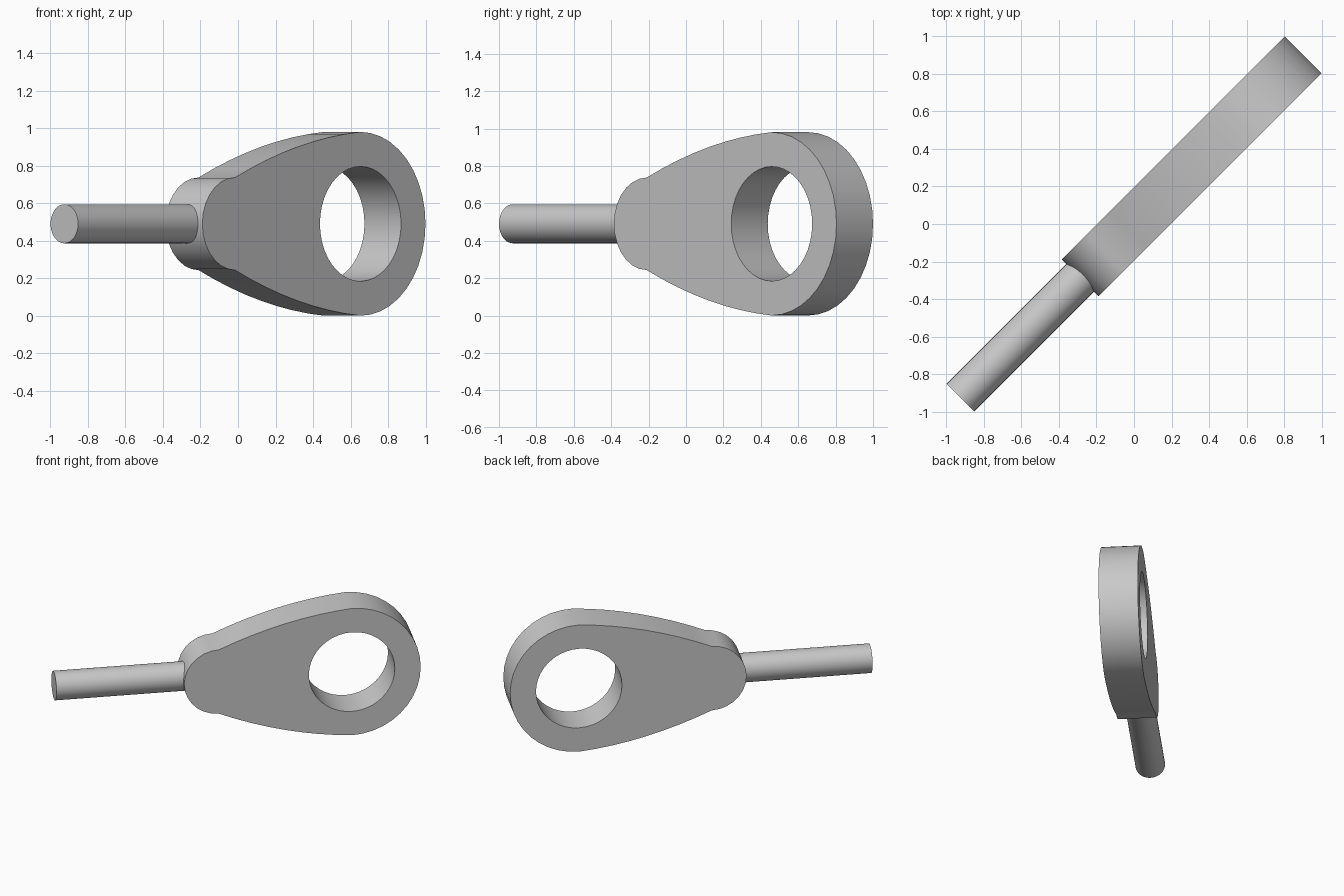
import bpy, bmesh
from math import pi, sin, cos, radians

cube = bpy.data.objects.get("Cube")
if cube:
    bpy.data.objects.remove(cube, do_unlink=True)

# Main dimensions, measured along the part's own axis
MID_Z = 0.491
HALF_THICK = 0.138
BIG_U, BIG_R, HOLE_R = 0.786, 0.49, 0.306
NECK_U, NECK_R = -0.16, 0.247
ROD_R, ROD_START, ROD_END = 0.104, -1.31, -0.3
TURN = radians(45)

steel = bpy.data.materials.new("light_grey_steel")
steel.use_nodes = True
grey = (0.58, 0.58, 0.58, 1)
steel.diffuse_color = grey
steel.node_tree.nodes["Principled BSDF"].inputs["Base Color"].default_value = grey


def arc(centre, radius, start, end, steps):
    angles = [start + (end - start) * i / steps for i in range(steps + 1)]
    return [(centre + radius * cos(a), radius * sin(a)) for a in angles]


def flank(steps):
    """Bulged side from the big ring's top to the neck's top, ends left out."""
    points = []
    for i in range(1, steps):
        t = i / steps
        drop = (BIG_R - NECK_R) * (0.3 * t + 0.7 * t * t)
        points.append((BIG_U + (NECK_U - BIG_U) * t, BIG_R - drop))
    return points


def finish(obj):
    obj.data.materials.clear()
    obj.data.materials.append(steel)
    bpy.ops.object.select_all(action='DESELECT')
    obj.select_set(True)
    bpy.context.view_layer.objects.active = obj
    bpy.ops.object.shade_smooth_by_angle(angle=radians(20))


# Eye plate: outline and hole as a filled, extruded flat curve
upper = flank(8)
lower = [(u, -z) for u, z in reversed(upper)]
outline = (arc(BIG_U, BIG_R, -pi / 2, pi / 2, 20) + upper
           + arc(NECK_U, NECK_R, pi / 2, 3 * pi / 2, 14) + lower)
hole = arc(BIG_U, HOLE_R, 0, 2 * pi, 40)[:-1]

curve = bpy.data.curves.new("eye_plate_profile", 'CURVE')
curve.dimensions = '2D'
curve.fill_mode = 'BOTH'
curve.extrude = HALF_THICK
for loop in (outline, hole):
    spline = curve.splines.new('POLY')
    spline.points.add(len(loop) - 1)
    for point, (u, z) in zip(spline.points, loop):
        point.co = (u, z, 0, 1)
    spline.use_cyclic_u = True
helper = bpy.data.objects.new("eye_plate_profile", curve)
bpy.context.collection.objects.link(helper)
depsgraph = bpy.context.evaluated_depsgraph_get()
mesh = bpy.data.meshes.new_from_object(helper.evaluated_get(depsgraph))
bpy.data.objects.remove(helper, do_unlink=True)

bm = bmesh.new()
bm.from_mesh(mesh)
bmesh.ops.remove_doubles(bm, verts=bm.verts, dist=0.0005)
bmesh.ops.recalc_face_normals(bm, faces=bm.faces)
bm.to_mesh(mesh)
bm.free()
plate = bpy.data.objects.new("eye_plate", mesh)
bpy.context.collection.objects.link(plate)
plate.rotation_euler = (pi / 2, 0, TURN)
plate.location.z = MID_Z
finish(plate)

# Round shank running out of the neck
middle = (ROD_START + ROD_END) / 2
bpy.ops.mesh.primitive_cylinder_add(
    vertices=40, radius=ROD_R, depth=ROD_END - ROD_START,
    location=(middle * cos(TURN), middle * sin(TURN), MID_Z),
    rotation=(0, pi / 2, TURN))
shank = bpy.context.object
shank.name = "shank"
finish(shank)
